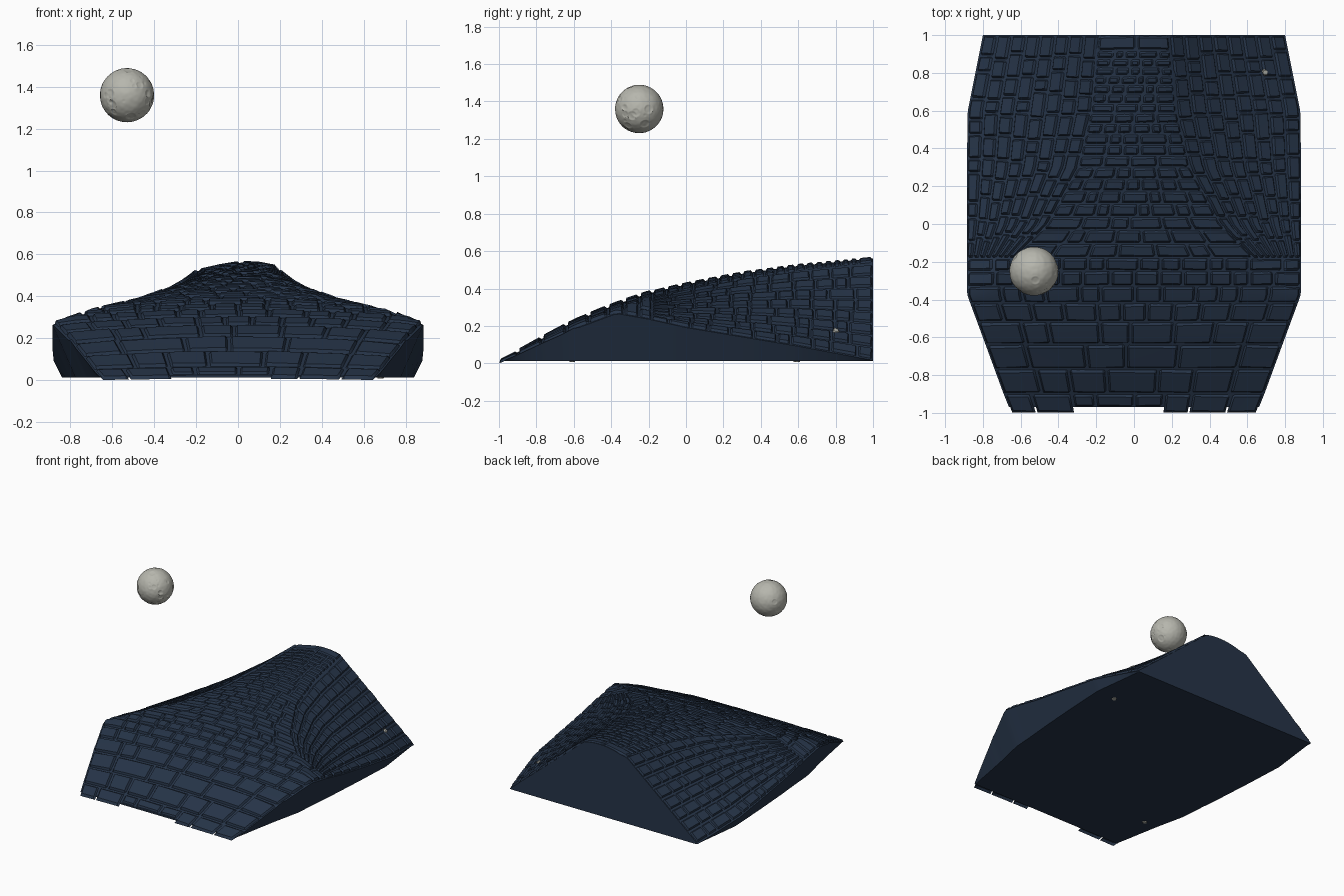
import bpy, bmesh, math, random
from mathutils import Vector, noise

if "Cube" in bpy.data.objects:
    bpy.data.objects.remove(bpy.data.objects["Cube"])
random.seed(7)


def material(name, rgb):
    m = bpy.data.materials.new(name)
    m.diffuse_color = (*rgb, 1)
    m.use_nodes = True
    m.node_tree.nodes["Principled BSDF"].inputs["Base Color"].default_value = m.diffuse_color
    return m


NAVY = material("night blue stone", (0.019, 0.034, 0.064))
GREY = material("pale grey", (0.47, 0.47, 0.42))

# Hill stations: y, half width, rim height, ridge height, half width of flat top
HILL = [(-1, .65, .012, .018, .65), (-.9, .69, .055, .068, .69), (-.75, .745, .125, .152, .745),
        (-.6, .80, .19, .232, .80), (-.37, .885, .275, .325, .85), (-.2, .885, .245, .383, .66),
        (0, .885, .20, .43, .46), (.3, .885, .15, .488, .30), (.6, .88, .10, .53, .23),
        (1, .80, .025, .57, .19)]


def station(y):
    y = max(-1, min(1, y))
    for a, b in zip(HILL, HILL[1:]):
        if y <= b[0]:
            f = (y - a[0]) / (b[0] - a[0])
            return [a[i] + (b[i] - a[i]) * f for i in range(1, 5)]


def height(x, y):
    w, e, c, p = station(y)
    crown = min(.035, c - e)
    mid = .04 * max(0, y)                      # the crest leans to the right at the back
    if abs(x) <= p:
        return c - crown * min(1, ((x - mid) / p) ** 2)
    f = min(1, (abs(x) - p) / max(1e-4, w - p))
    return (c - crown) * (1 - f) + e * f


def normal(x, y):
    d = .02
    return Vector((height(x - d, y) - height(x + d, y),
                   height(x, y - d) - height(x, y + d), 2 * d)).normalized()


def finish(name, bm, mat, angle=None):
    bmesh.ops.recalc_face_normals(bm, faces=bm.faces)
    me = bpy.data.meshes.new(name)
    bm.to_mesh(me)
    bm.free()
    me.materials.append(mat)
    ob = bpy.data.objects.new(name, me)
    bpy.context.collection.objects.link(ob)
    if angle:
        bpy.ops.object.select_all(action='DESELECT')
        ob.select_set(True)
        bpy.context.view_layer.objects.active = ob
        bpy.ops.object.shade_smooth_by_angle(angle=math.radians(angle))
    return ob


# Solid hill under the stones, with undercut side walls
bm = bmesh.new()
rings = []
NX, NY = 48, 64
for j in range(NY + 1):
    y = -.97 + 1.97 * j / NY
    w, e, c, p = station(y)
    ring = []
    for i in range(NX + 1):
        x = w * (2 * i / NX - 1)
        ring.append(bm.verts.new((x, y, max(.014, height(x, y) - .009))))
    for s in (1, -1):
        ring.append(bm.verts.new((s * (w - .4 * e), y, .012)))
    rings.append(ring)
for a, b in zip(rings, rings[1:]):
    for i in range(len(a)):
        k = (i + 1) % len(a)
        bm.faces.new((a[i], a[k], b[k], b[i]))
bm.faces.new(rings[0])
bm.faces.new(rings[-1])
finish("hill_body", bm, NAVY, 30)


# One pillow-shaped stone on the hill surface; across(a, y) gives x
def stone(bm, across, a0, a1, y0, y1, rise, edge):
    n = 5
    ys, ln = y1 - y0, []
    width = abs(across(a1, (y0 + y1) / 2) - across(a0, (y0 + y1) / 2))
    fx, fy = min(.3, edge / width), min(.3, edge / ys)
    px = [0, fx, .5, 1 - fx, 1]
    py = [0, fy, .5, 1 - fy, 1]
    lift = rise * random.uniform(.5, 1.1)
    skew = random.uniform(-.06, .06)
    for j in range(n):
        for i in range(n):
            inner = 0 < i < 4 and 0 < j < 4
            y = y0 + ys * py[j]
            if inner:
                y += ys * skew * (px[i] - .5)
            x = across(a0 + (a1 - a0) * px[i], y)
            h = lift if inner else -.012
            pos = Vector((x, y, height(x, y))) + normal(x, y) * h
            pos.y = max(-1, min(1, pos.y))
            pos.z = max(0, pos.z)
            ln.append(bm.verts.new(pos))
    for j in range(n - 1):
        for i in range(n - 1):
            k = j * n + i
            bm.faces.new((ln[k], ln[k + 1], ln[k + n + 1], ln[k + n]))


def cuts(lo, hi, step):
    n = max(1, round((hi - lo) / step))
    inner = [lo + (hi - lo) * (k + random.uniform(-.25, .25)) / n for k in range(1, n)]
    return [lo] + inner + [hi]


# Courses laid across the road, shrinking towards the back
def courses(name, across, rows, span, rise):
    bm = bmesh.new()
    for y0, y1 in zip(rows, rows[1:]):
        xs = cuts(-1, 1, random.uniform(1.5, 2.3) * (y1 - y0) / span((y0 + y1) / 2))
        for a0, a1 in zip(xs, xs[1:]):
            g = .005 / span(y0)
            front = random.choice((0, 0, .03)) if y0 == -1 else .003
            stone(bm, across, a0 + g, a1 - g, y0 + front, y1 - .003, rise(y0), .012)
    finish(name, bm, NAVY, 30)


courses("front_cobbles", lambda a, y: a * station(y)[0],
        [-1, -.9, -.77, -.64, -.52, -.42, -.33, -.25, -.18],
        lambda y: station(y)[0], lambda y: .003 if y < -.95 else .007)

rows = [-.18]
while rows[-1] < .95:
    rows.append(rows[-1] + .075 - .03 * (rows[-1] + .18))
rows[-1] = 1
courses("ridge_cobbles", lambda a, y: a * station(y)[3], rows,
        lambda y: station(y)[3], lambda y: .005 - .005 * max(0, y))

# Long narrow courses running down both slopes
for side, name in ((-1, "left_slope_cobbles"), (1, "right_slope_cobbles")):
    bm = bmesh.new()

    def slope(a, y):
        w, e, c, p = station(y)
        return side * (p + (w - p) * a)
    for k in range(8):
        ys = cuts(-.18, 1, .11)
        for y0, y1 in zip(ys, ys[1:]):
            stone(bm, slope, k / 8 + .006, (k + 1) / 8 - .006, y0 + .003, y1 - .003, .006, .01)
    finish(name, bm, NAVY, 30)

# Moon with a few shallow craters, mostly low on the front
bm = bmesh.new()
bmesh.ops.create_icosphere(bm, subdivisions=6, radius=1)
pits = []
for _ in range(34):
    d = Vector((random.gauss(0, .7), random.gauss(-.5, .6), random.gauss(-.4, .6))).normalized()
    pits.append((d, random.uniform(.06, .2)))
for v in bm.verts:
    n = v.co.normalized()
    r = 1 + .008 * noise.noise(n * 6)
    for d, s in pits:
        q = (n - d).length / s
        if q < 1:
            r -= .16 * s * (1 - q ** 4)
        elif q < 1.3:
            r += .04 * s * (1.3 - q) / .3
    v.co = n * r * .129
moon = finish("moon", bm, GREY, 40)
moon.location = (-.53, -.25, 1.36)


# Pale chips set in the slope, wall and underside
def chip(name, pos, nrm):
    bm = bmesh.new()
    bmesh.ops.create_cone(bm, cap_ends=True, segments=7, radius1=.021, radius2=.017, depth=.008)
    for v in bm.verts:
        v.co.x *= random.uniform(.7, 1.1)
        v.co.y *= random.uniform(.7, 1.1)
    ob = finish(name, bm, GREY)
    ob.location = pos
    ob.rotation_euler = Vector(nrm).to_track_quat('Z', 'Y').to_euler()


sn = normal(.69, .8)
chip("slope_chip", Vector((.69, .8, height(.69, .8))) + sn * .007, sn)
chip("wall_chip", (.829, -.31, .14), (.93, -.05, -.37))
chip("underside_chip_back", (.68, .59, .011), (0, 0, -1))
chip("underside_chip_front", (-.61, -.61, .011), (0, 0, -1))
